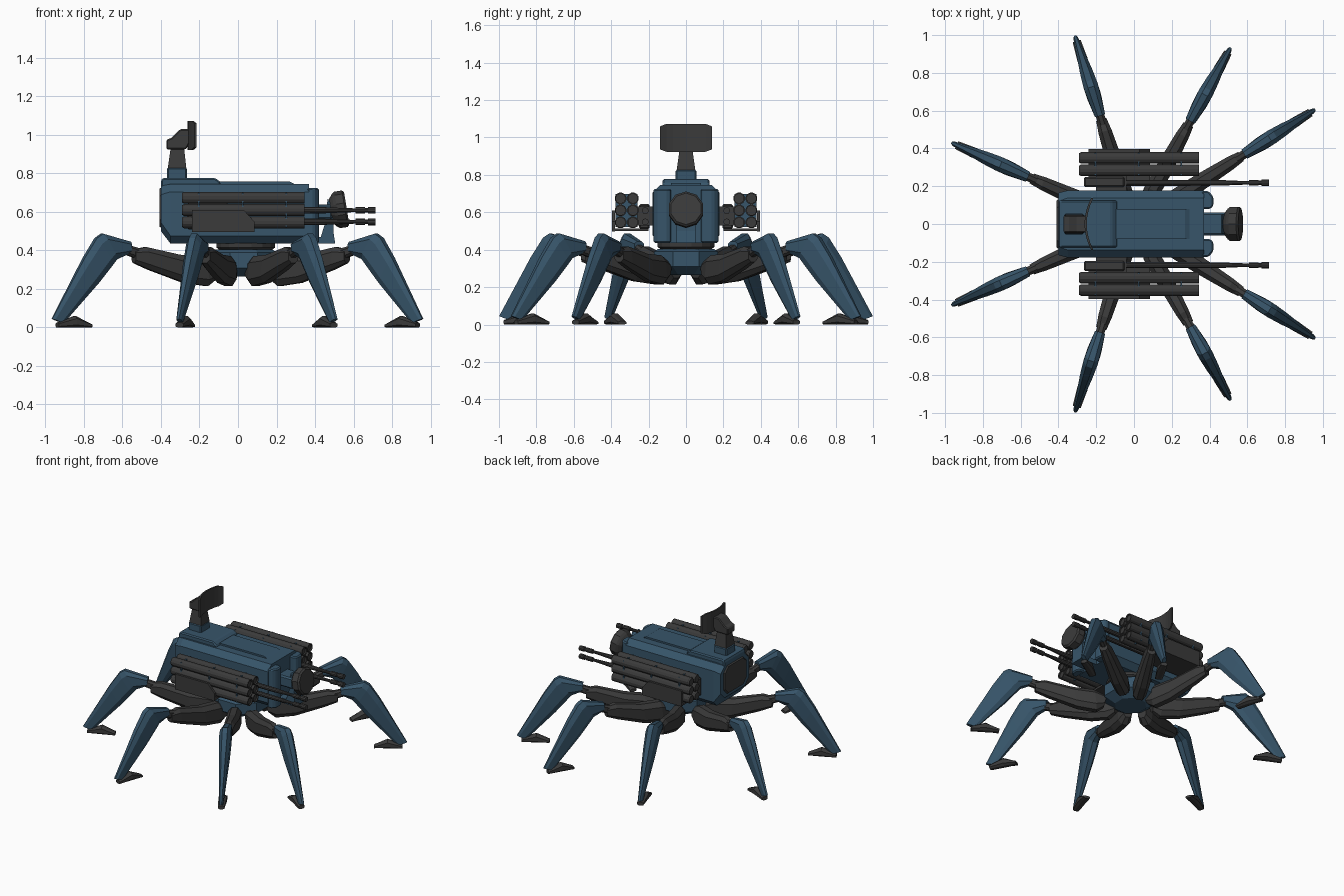
import bpy, bmesh, math
from mathutils import Matrix, Vector

if "Cube" in bpy.data.objects:
    bpy.data.objects.remove(bpy.data.objects["Cube"])

def material(name, c):
    m = bpy.data.materials.new(name)
    m.diffuse_color = (*c, 1)
    m.use_nodes = True
    m.node_tree.nodes["Principled BSDF"].inputs["Base Color"].default_value = m.diffuse_color
    return m

BLUE = material("steel blue", (0.038, 0.090, 0.143))
DARK = material("dark grey", (0.043, 0.043, 0.043))

def finish(name, bm, mat, bevel=0, matrix=None):
    if matrix:
        bm.transform(matrix)
    bmesh.ops.recalc_face_normals(bm, faces=bm.faces)
    me = bpy.data.meshes.new(name)
    bm.to_mesh(me)
    bm.free()
    me.materials.append(mat)
    ob = bpy.data.objects.new(name, me)
    bpy.context.collection.objects.link(ob)
    if bevel:
        b = ob.modifiers.new("bevel", "BEVEL")
        b.width, b.segments = bevel, 1
    return ob

def loft(name, rings, mat, bevel=0, matrix=None):
    bm = bmesh.new()
    vs = [[bm.verts.new(p) for p in ring] for ring in rings]
    n = len(vs[0])
    for a, b in zip(vs, vs[1:]):
        for i in range(n):
            bm.faces.new((a[i], a[(i + 1) % n], b[(i + 1) % n], b[i]))
    bm.faces.new(vs[0])
    bm.faces.new(vs[-1])
    return finish(name, bm, mat, bevel, matrix)

def box(name, x, y, z, mat, bevel=0):
    ring = lambda X: [(X, y[0], z[0]), (X, y[1], z[0]), (X, y[1], z[1]), (X, y[0], z[1])]
    return loft(name, [ring(x[0]), ring(x[1])], mat, bevel)

def slab(name, pts, y0, y1, mat, bevel=0):
    """Side profile in x, z extruded along y."""
    return loft(name, [[(x, y, z) for x, z in pts] for y in (y0, y1)], mat, bevel)

def turned(name, stations, centre, mat, n=12, axis="x", tilt=0):
    """Rings of (distance, radius) along the x or z axis."""
    rings = []
    for d, r in stations:
        ring = []
        for i in range(n):
            a = 2 * math.pi * (i + 0.5) / n
            c, s = r * math.cos(a), r * math.sin(a)
            ring.append((d, c, s) if axis == "x" else (c, s, d))
        rings.append(ring)
    m = Matrix.Translation(Vector(centre)) @ Matrix.Rotation(tilt, 4, "Y")
    return loft(name, rings, mat, 0, m)

def limb(name, stations, mat, matrix):
    """Chamfered bar through stations (top r, top z, bottom r, bottom z, half width)."""
    rings = []
    for rt, zt, rb, zb, w in stations:
        ring = []
        for k, t in ((-.45, 1), (.45, 1), (1, .78), (1, .22), (.45, 0), (-.45, 0), (-1, .22), (-1, .78)):
            ring.append((rb + (rt - rb) * t, k * w, zb + (zt - zb) * t))
        rings.append(ring)
    return loft(name, rings, mat, 0, matrix)

# eight legs: angle and outward shift, mirrored front to back
SHIN = [(.605, .445, .61, .385, .028), (.765, .487, .685, .355, .038), (.80, .465, .71, .325, .039),
        (.87, .36, .79, .23, .034), (1.05, .045, .985, .022, .013)]
THIGH = [(.10, .33, .12, .25, .03), (.19, .37, .17, .215, .045), (.33, .378, .30, .232, .045),
         (.52, .418, .50, .30, .036), (.585, .405, .585, .335, .028)]
LINK = [(.55, .41, .55, .35, .023), (.66, .44, .65, .385, .023)]
FOOT = [(.83, .018, .83, 0, .024), (.92, .06, .92, 0, .028), (1.02, .025, 1.02, 0, .022)]
for label, ang, shift in (("a", 32.3, .085), ("b", 61.3, .015), ("c", 107.4, -.005), ("d", 156, .008)):
    for side, s in (("back", 1), ("front", -1)):
        m = Matrix.Rotation(math.radians(ang * s), 4, "Z") @ Matrix.Translation((shift, 0, 0))
        limb(f"{side}_leg_{label}_thigh", THIGH, DARK, m)
        limb(f"{side}_leg_{label}_link", LINK, DARK, m)
        limb(f"{side}_leg_{label}_shin", SHIN, BLUE, m)
        limb(f"{side}_leg_{label}_foot", FOOT, DARK, m)

# hub and turntable
turned("hub", [(.265, .11), (.31, .185), (.39, .185), (.405, .16)], (.03, 0, 0), BLUE, 8, "z")
turned("turntable", [(.40, .135), (.415, .155), (.44, .155)], (.04, 0, 0), DARK, 16, "z")

# hull: octagonal section lofted along x
def section(x, w, z0, z1, c):
    return [(x, -w + c, z0), (x, w - c, z0), (x, w, z0 + c), (x, w, z1 - c),
            (x, w - c, z1), (x, -w + c, z1), (x, -w, z1 - c), (x, -w, z0 + c)]
loft("hull", [section(-.40, .165, .50, .735, .045), section(-.35, .178, .435, .745, .04),
              section(.37, .178, .435, .745, .04)], BLUE)
loft("rear_plate", [section(-.409, .125, .525, .72, .04), section(-.395, .135, .515, .73, .04)], DARK)
slab("rear_deck", [(-.40, .70), (-.40, .765), (-.39, .777), (-.12, .777), (-.09, .755), (-.09, .70)],
     -.125, .125, BLUE, .008)
slab("top_panel", [(-.12, .74), (-.12, .757), (.27, .757), (.305, .74)], -.08, .08, BLUE)
for side, s in (("back", 1), ("front", -1)):
    outline = [(.36, .08), (.405, .08), (.42, .095), (.42, .145), (.395, .174), (.36, .174)]
    loft(f"{side}_cheek", [[(x, y * s, z) for x, y in outline] for z in (.437, .725)], BLUE, .008)

# round sensor on its strut
slab("sensor_strut", [(.36, .435), (.505, .435), (.495, .50), (.495, .62), (.465, .67), (.455, .55), (.43, .47),
                      (.36, .47)], -.05, .05, BLUE)
box("sensor_arm", (.36, .49), (-.06, .06), (.56, .64), BLUE, .01)
turned("sensor", [(-.05, .06), (-.03, .085), (-.015, .096), (.025, .096), (.035, .085)],
       (.53, 0, .613), DARK, 10, "x", -.16)

# radar mast with curved panel
box("mast_base", (-.37, -.265), (-.055, .055), (.76, .83), BLUE, .008)
rect = lambda x0, x1, w, z: [(x0, -w, z), (x1, -w, z), (x1, w, z), (x0, w, z)]
loft("mast", [rect(-.365, -.268, .05, .825), rect(-.35, -.28, .035, .93)], DARK)
slab("radar_head", [(-.372, .925), (-.27, .925), (-.25, .96), (-.25, 1.03), (-.30, 1.03), (-.345, .985), (-.372, .975)],
     -.045, .045, DARK, .006)
rings = []
for i in range(9):
    t = -1 + i / 4
    x, y = -.262 + .035 * t * t, .138 * t
    h = .062 if abs(t) == 1 else .075
    rings.append([(x, y, .998 - h), (x + .012, y, .998 - h), (x + .012, y, .998 + h), (x, y, .998 + h)])
loft("radar_panel", rings, DARK)

# weapon pods, one on each side
for side, s in (("back", 1), ("front", -1)):
    span = lambda a, b: tuple(sorted((a * s, b * s)))
    for i, y in enumerate((.284, .350)):
        for j, z in enumerate((.546, .610, .674)):
            turned(f"{side}_tube_{i}{j}", [(-.29, .026), (-.28, .032), (.345, .032), (.345, .025), (.335, .025)],
                   (0, y * s, z), DARK, 12)
    for k, x in enumerate((-.205, .025, .25)):
        box(f"{side}_tube_band_{k}", (x - .004, x + .004), span(.258, .376), (.522, .698), BLUE)
    slab(f"{side}_pod_plate", [(-.24, .497), (.085, .497), (.085, .55), (.03, .61), (-.24, .61)],
         .38 * s, .396 * s, DARK)
    box(f"{side}_pod_floor", (-.24, .085), span(.20, .39), (.499, .514), DARK)
    box(f"{side}_gun_mount", (-.20, -.04), span(.16, .26), (.53, .63), DARK)
    box(f"{side}_gun_housing", (-.265, -.05), span(.195, .25), (.51, .645), DARK, .008)
    for k, z in enumerate((.549, .609)):
        turned(f"{side}_gun_barrel_{k}", [(-.06, .017), (.45, .016), (.56, .011), (.61, .010), (.61, .016), (.66, .016),
                                          (.66, .012), (.675, .012), (.675, .018), (.715, .018)],
               (0, .218 * s, z), DARK, 10)
